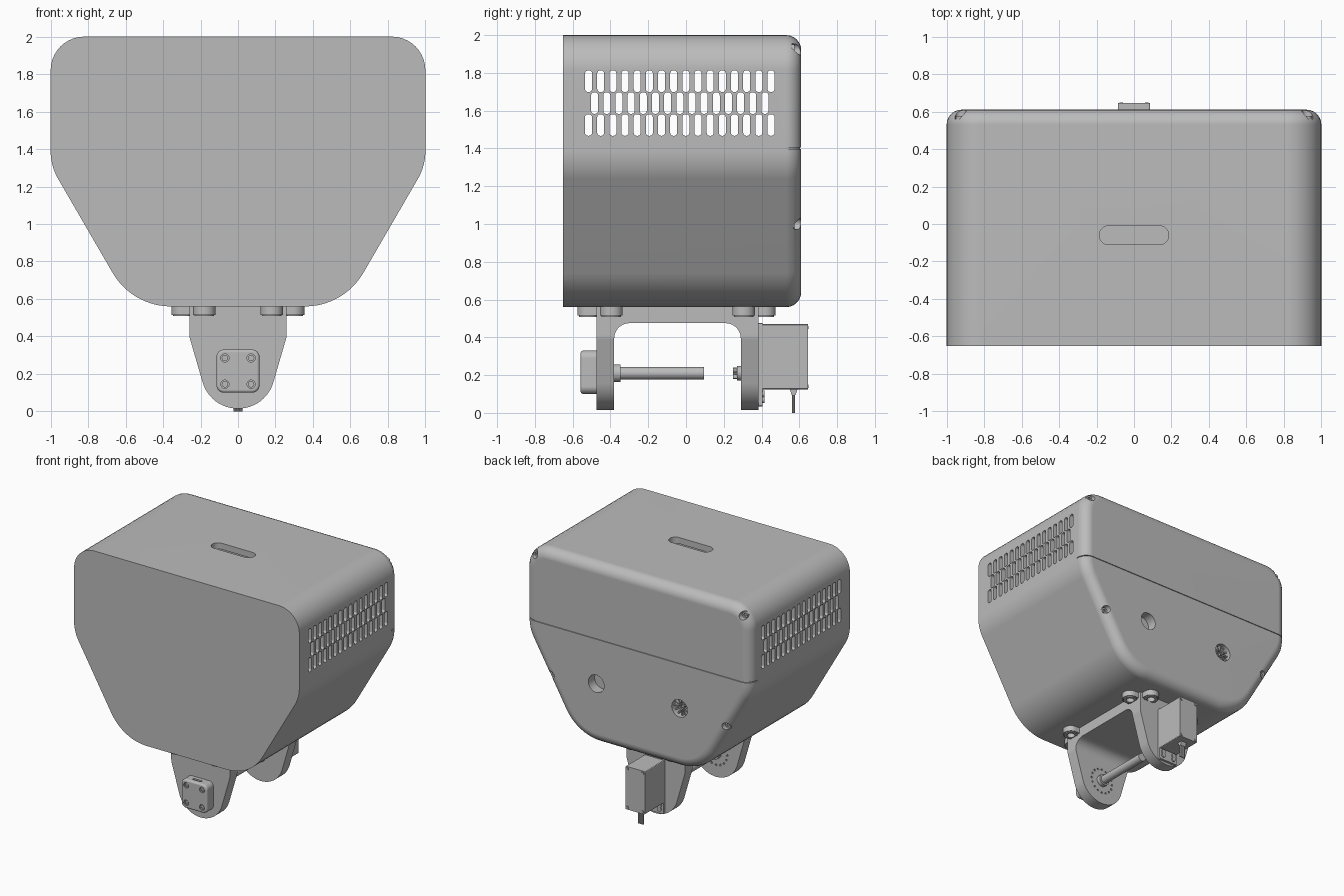
import bpy, bmesh
from math import sin, cos, pi, tau
from mathutils import Vector

old = bpy.data.objects.get("Cube")
if old:
    bpy.data.objects.remove(old, do_unlink=True)

grey = bpy.data.materials.new("plain_grey")
grey.use_nodes = True
GREY = (0.5, 0.5, 0.5, 1)
grey.diffuse_color = GREY
grey.node_tree.nodes["Principled BSDF"].inputs["Base Color"].default_value = GREY


def fillet(corners, n=8):
    """Round the corners (u, v, radius) of a polygon."""
    out = []
    for i, (u, v, r) in enumerate(corners):
        p = Vector((u, v))
        if not r:
            out.append(p)
            continue
        a = (Vector(corners[i - 1][:2]) - p).normalized()
        b = (Vector(corners[(i + 1) % len(corners)][:2]) - p).normalized()
        half = a.angle(b) / 2
        centre = p + (a + b).normalized() * r / sin(half)
        start = p + a * r * cos(half) / sin(half) - centre
        end = p + b * r * cos(half) / sin(half) - centre
        for k in range(n + 1):
            t, w = k / n, start.angle(end)
            out.append(centre + (start * sin((1 - t) * w) + end * sin(t * w)) / sin(w))
    return out


def circle(u, v, r, n=24):
    return [Vector((u + r * cos(tau * k / n), v + r * sin(tau * k / n))) for k in range(n)]


def rect(u, v, w, h, r=0, n=5):
    return fillet([(u + sx * w / 2, v + sy * h / 2, r)
                   for sx, sy in ((-1, -1), (1, -1), (1, 1), (-1, 1))], n)


def spoke(u, v, r0, r1, w, angle):
    d, s = Vector((cos(angle), sin(angle))), Vector((-sin(angle), cos(angle))) * w / 2
    c = Vector((u, v))
    return [c + d * r0 - s, c + d * r1 - s, c + d * r1 + s, c + d * r0 + s]


def prism(name, loops, axis, a, b, bevel=0, bevel_end=None, segs=6):
    """Extrude 2D loops along an axis, optionally rounding one end."""
    place = {"x": lambda p, t: (t, p[0], p[1]),
             "y": lambda p, t: (p[0], t, p[1]),
             "z": lambda p, t: (p[0], p[1], t)}[axis]
    bm = bmesh.new()
    rim = []
    for loop in loops:
        lo = [bm.verts.new(place(p, a)) for p in loop]
        hi = [bm.verts.new(place(p, b)) for p in loop]
        bm.faces.new(lo)
        cap = bm.faces.new(hi)
        for i in range(len(lo)):
            j = (i + 1) % len(lo)
            bm.faces.new((lo[i], lo[j], hi[j], hi[i]))
        rim += cap.edges[:]
    bmesh.ops.recalc_face_normals(bm, faces=bm.faces)
    if bevel:
        bmesh.ops.bevel(bm, geom=rim, offset=bevel, segments=segs, profile=0.5,
                        affect='EDGES', clamp_overlap=False)
    me = bpy.data.meshes.new(name)
    bm.to_mesh(me)
    bm.free()
    me.materials.append(grey)
    ob = bpy.data.objects.new(name, me)
    bpy.context.collection.objects.link(ob)
    return ob


def activate(ob):
    bpy.ops.object.select_all(action='DESELECT')
    ob.select_set(True)
    bpy.context.view_layer.objects.active = ob


def cut(ob, *args):
    """Subtract a prism from an object."""
    tool = prism("cutter", *args)
    tool.hide_render = True
    activate(ob)
    mod = ob.modifiers.new("cut", 'BOOLEAN')
    mod.object, mod.operation, mod.solver = tool, 'DIFFERENCE', 'EXACT'
    bpy.ops.object.modifier_apply(modifier=mod.name)
    bpy.data.objects.remove(tool, do_unlink=True)


def smooth(ob):
    activate(ob)
    bpy.ops.object.shade_smooth_by_angle(angle=pi / 6)
    ob.modifiers.new("weighted", 'WEIGHTED_NORMAL').keep_sharp = True


def body_outline(d):
    half = [(0.565 - 0.577 * d, 0.56 + d, 0.36 - d), (1 - d, 1.31 + 0.268 * d, 0.3 - d),
            (1 - d, 2 - d, 0.18 - d)]
    return fillet(half + [(-x, z, r) for x, z, r in reversed(half)], 10)


# Hollow housing with rounded back rim
housing = prism("housing", [body_outline(0)], "y", -0.65, 0.61, 0.08)
cut(housing, [body_outline(0.05)], "y", -0.61, 0.52)

# Side vents: three staggered rows, right through
vents = []
for row, z in enumerate((1.756, 1.64, 1.524)):
    odd = row == 1
    vents += [rect(-0.516 + 0.0644 * (i + odd / 2), z, 0.037, 0.114, 0.016, 4)
              for i in range(16 - odd)]
cut(housing, vents, "x", -1.2, 1.2)

# Top handle slot
cut(housing, [rect(0, -0.06, 0.37, 0.1, 0.049, 8)], "z", 1.9, 2.1)

# Seam of the back cover
seam = [(0.993, 0.52, 0), (0.993, 0.603, 0.08), (-0.993, 0.603, 0.08), (-0.993, 0.52, 0),
        (-1.1, 0.52, 0), (-1.1, 0.7, 0), (1.1, 0.7, 0), (1.1, 0.52, 0)]
cut(housing, [fillet(seam)], "z", 1.397, 1.404)

# Back screw holes and round sockets
screws = [(s * x, z) for s in (-1, 1) for x, z in ((0.925, 1.925), (0.775, 1.0))]
cut(housing, [circle(x, z, 0.03) for x, z in screws], "y", 0.56, 0.7)
cut(housing, [circle(s * 0.37, 1.04, 0.07, 32) for s in (-1, 1)], "y", 0.53, 0.7)
smooth(housing)
cover_screws = prism("cover_screws", [circle(x, z, 0.024, 16) for x, z in screws], "y", 0.555, 0.575)
cut(cover_screws, [circle(x, z, 0.012, 6) for x, z in screws], "y", 0.565, 0.6)
prism("socket_ribs", [spoke(-0.37, 1.04, 0.03, 0.07, 0.01, k * pi / 6) for k in range(12)],
      "y", 0.525, 0.58)
prism("socket_pin", [circle(-0.37, 1.04, 0.012, 12)], "y", 0.525, 0.57)

# Fork bracket: tapered legs joined by a bridge
leg = [(0.148, 0.015, 0.195), (0.26, 0.40, 0.1), (0.26, 0.56, 0)]
leg += [(-x, z, r) for x, z, r in reversed(leg)]
bracket = prism("fork_bracket", [fillet(leg, 12)], "y", -0.475, 0.385)
cut(bracket, [fillet([(-0.38, -0.1, 0), (0.29, -0.1, 0), (0.29, 0.475, 0.08),
                      (-0.38, 0.475, 0.08)])], "x", -1, 1)
cut(bracket, [circle(0.1 * cos(k * pi / 8), 0.21 + 0.1 * sin(k * pi / 8), 0.008, 8)
              for k in range(16)], "y", -0.4, -0.3)
smooth(bracket)

# Mounting ears around the bridge
ears, holes = [], []
for s in (-1, 1):
    for y, out in ((-0.395, -0.515), (0.305, 0.415)):
        ears.append(rect(s * 0.255, y, 0.2, 0.12, 0.059, 8))
        ears.append(rect(s * 0.18, out + (0.04 if out < 0 else -0.04), 0.12, 0.2, 0.059, 8))
        holes += [(s * 0.295, y), (s * 0.18, out)]
for i, loop in enumerate(ears):
    ear = prism("mounting_ear", [loop], "z", 0.515, 0.562)
    cut(ear, [circle(*holes[i], 0.03)], "z", 0.4, 0.55)
    smooth(ear)
    boss = prism("ear_boss", [circle(*holes[i], 0.052)], "z", 0.508, 0.53)
    cut(boss, [circle(*holes[i], 0.03)], "z", 0.4, 0.6)
    smooth(boss)

# Bearing cover on the front leg, with four screws
cover = prism("bearing_cover", [rect(0, 0.215, 0.23, 0.23, 0.04, 8)], "y", -0.47, -0.558, 0.015)
spots = [(sx * 0.07, 0.215 + sz * 0.07) for sx in (-1, 1) for sz in (-1, 1)]
cut(cover, [circle(x, z, 0.022) for x, z in spots], "y", -0.545, -0.6)
cut(cover, [rect(0, -0.515, 0.08, 0.02, 0.005)], "z", 0.31, 0.4)
smooth(cover)
cover_bolts = prism("bearing_cover_screws", [circle(x, z, 0.017, 16) for x, z in spots],
                    "y", -0.54, -0.555)
cut(cover_bolts, [circle(x, z, 0.009, 6) for x, z in spots], "y", -0.548, -0.6)

# Shaft, collar and drive spline
for name, r, a, b in (("shaft", 0.033, -0.4, 0.095), ("shaft_collar", 0.047, -0.385, -0.348),
                      ("spline_base", 0.038, 0.27, 0.3)):
    smooth(prism(name, [circle(0, 0.21, r, 32)], "y", a, b))
teeth = [Vector((0, 0.21)) + Vector((cos(k * tau / 40), sin(k * tau / 40))) * (0.03 if k % 2 else 0.025)
         for k in range(40)]
prism("drive_spline", [teeth], "y", 0.25, 0.3)

# Motor with flange, corner screws and cable
prism("motor_flange", [rect(0, 0.255, 0.17, 0.44, 0.01)], "y", 0.38, 0.405)
prism("flange_screws", [circle(sx * 0.05, z, 0.018, 12) for sx in (-1, 1) for z in (0.07, 0.1)],
      "y", 0.4, 0.415)
motor = prism("motor_case", [rect(0, 0.297, 0.172, 0.345, 0.008)], "y", 0.4, 0.645)
corners = [(sx * 0.068, 0.297 + sz * 0.155) for sx in (-1, 1) for sz in (-1, 1)]
cut(motor, [circle(x, z, 0.011, 12) for x, z in corners], "y", 0.63, 0.7)
prism("motor_screws", [circle(x, z, 0.009, 12) for x, z in corners], "y", 0.62, 0.649)
prism("cable_grip", [[(0.548, 0.13), (0.592, 0.13), (0.58, 0.095), (0.56, 0.095)]], "x", -0.025, 0.025)
smooth(prism("cable", [circle(s * 0.015, 0.57, 0.008, 10) for s in (-1, 0, 1)], "z", 0, 0.11))
